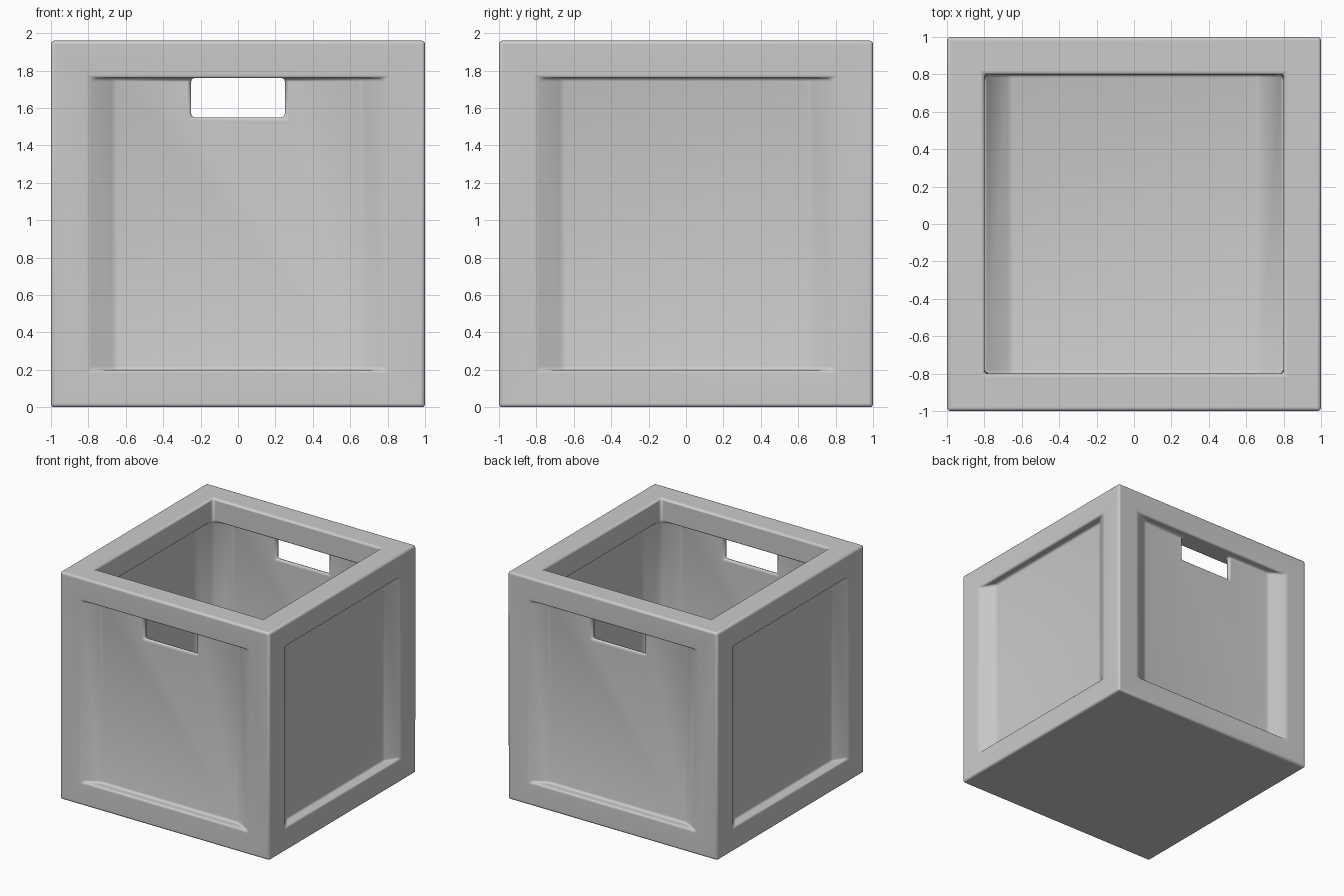
import bpy, bmesh
from math import radians
from mathutils import Matrix

if "Cube" in bpy.data.objects:
    bpy.data.objects.remove(bpy.data.objects["Cube"])

H = 1.96


def prism(name, profile, lo, hi, matrix=Matrix()):
    """Extrude an XY profile from z=lo to z=hi, then place it with matrix."""
    bm = bmesh.new()
    face = bm.faces.new([bm.verts.new((x, y, lo)) for x, y in profile])
    ext = bmesh.ops.extrude_face_region(bm, geom=[face])
    for g in ext["geom"]:
        if isinstance(g, bmesh.types.BMVert):
            g.co.z = hi
    bm.transform(matrix)
    bmesh.ops.recalc_face_normals(bm, faces=bm.faces)
    me = bpy.data.meshes.new(name)
    bm.to_mesh(me)
    bm.free()
    ob = bpy.data.objects.new(name, me)
    bpy.context.collection.objects.link(ob)
    return ob


def rect(x, y):
    return [(-x, -y), (x, -y), (x, y), (-x, y)]


# Solid body
crate = prism("crate", rect(1, 1), 0, H)
cutters = []

# Recessed outer panels with sloping sides, one per wall
panel = [(-.8, -1), (-.94, -1.08), (.94, -1.08), (.8, -1), (.66, -.92), (-.66, -.92)]
for i in range(4):
    cutters.append(prism("panel_cutter", panel, .2, H - .2,
                         Matrix.Rotation(radians(90 * i), 4, 'Z')))

# Inner cavity, wider than the rim opening, with sloping corner posts
cavity = []
for i in range(4):
    r = Matrix.Rotation(radians(90 * i), 2)
    for p in [(-.8, -.8), (-.66, -.88), (.66, -.88)]:
        x, y = p
        for _ in range(i):
            x, y = -y, x
        cavity.append((x, y))
cutters.append(prism("cavity_cutter", cavity, .2, H - .2))

# Rim opening and sunken floor
cutters.append(prism("opening_cutter", rect(.8, .8), 1.0, H + .2))
floor = [(-.8, .2), (-.66, .12), (.66, .12), (.8, .2), (.8, .5), (-.8, .5)]
cutters.append(prism("floor_cutter", floor, -.8, .8, Matrix.Rotation(radians(90), 4, 'X')))

# Hand holes in the front and back panels
for s in (-1, 1):
    cutters.append(prism("handle_cutter", rect(.25, .06), 1.55, H - .2,
                         Matrix.Translation((0, s * .9, 0))))

for c in cutters:
    c.hide_render = True
    m = crate.modifiers.new("cut", 'BOOLEAN')
    m.object, m.operation, m.solver = c, 'DIFFERENCE', 'EXACT'

# Bake the cuts, clean up, then soften the edges
dg = bpy.context.evaluated_depsgraph_get()
mesh = bpy.data.meshes.new_from_object(crate.evaluated_get(dg))
crate.modifiers.clear()
bm = bmesh.new()
bm.from_mesh(mesh)
bmesh.ops.remove_doubles(bm, verts=bm.verts, dist=1e-4)
bmesh.ops.dissolve_limit(bm, angle_limit=radians(1), verts=bm.verts, edges=bm.edges)
bm.to_mesh(mesh)
bm.free()
crate.data = mesh
for c in cutters:
    bpy.data.objects.remove(c)

b = crate.modifiers.new("soft_edges", 'BEVEL')
b.width, b.segments, b.limit_method, b.angle_limit = .018, 3, 'ANGLE', radians(20)

bpy.context.view_layer.objects.active = crate
crate.select_set(True)
bpy.ops.object.shade_smooth_by_angle(angle=radians(40))
